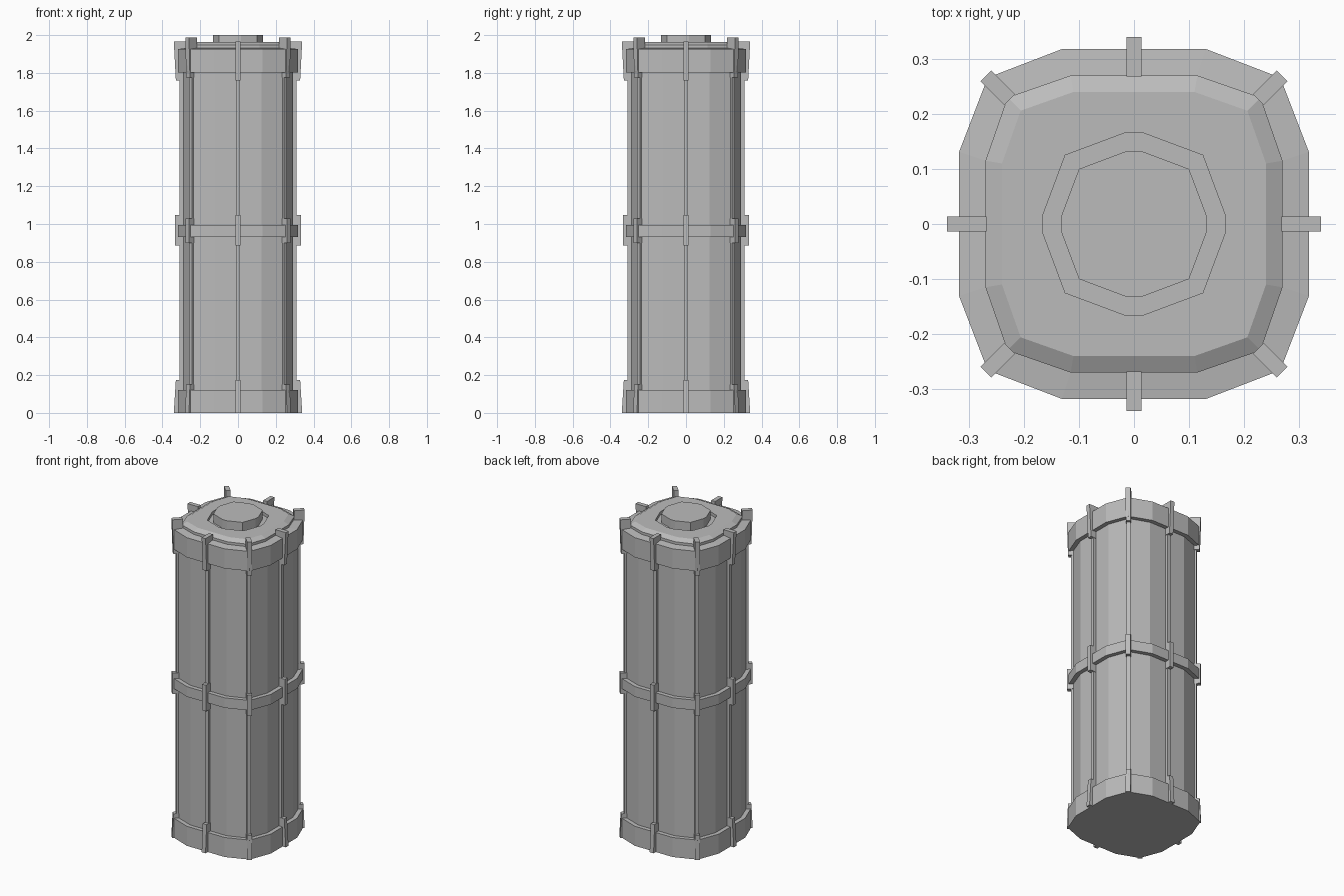
import bpy
import bmesh
from math import radians
from mathutils import Matrix, Vector

cube = bpy.data.objects.get("Cube")
if cube:
    bpy.data.objects.remove(cube)

grey = bpy.data.materials.new("plain_grey")
grey.use_nodes = True
grey.diffuse_color = (0.5, 0.5, 0.5, 1)
grey.node_tree.nodes["Principled BSDF"].inputs["Base Color"].default_value = (0.5, 0.5, 0.5, 1)


def finish(name, bm):
    bmesh.ops.recalc_face_normals(bm, faces=bm.faces)
    mesh = bpy.data.meshes.new(name)
    bm.to_mesh(mesh)
    bm.free()
    mesh.materials.append(grey)
    bpy.context.collection.objects.link(bpy.data.objects.new(name, mesh))


def outline(half, flat, corner):
    """Rounded square of twelve sides: flat sides with one point per corner."""
    quarter = [Vector((half, -flat, 0)), Vector((half, flat, 0)), Vector((corner, corner, 0))]
    return [Matrix.Rotation(radians(90 * q), 3, "Z") @ p for q in range(4) for p in quarter]


def loft(name, rings):
    """Closed solid through a stack of (shape, height) rings."""
    bm = bmesh.new()
    loops = [[bm.verts.new((p.x, p.y, z)) for p in outline(*shape)] for shape, z in rings]
    for low, high in zip(loops, loops[1:]):
        for i in range(len(low)):
            j = (i + 1) % len(low)
            bm.faces.new((low[i], low[j], high[j], high[i]))
    bm.faces.new(loops[0])
    bm.faces.new(loops[-1])
    finish(name, bm)


def bars(name, start, inner, outer_low, outer_high, width, bottom, top):
    """Four upright bars around the axis, tapering in depth with height."""
    bm = bmesh.new()
    for q in range(4):
        turn = Matrix.Rotation(radians(start + 90 * q), 4, "Z")
        box = bmesh.ops.create_cube(bm, size=1)["verts"]
        for v in box:
            high = v.co.z > 0
            outer = outer_high if high else outer_low
            v.co = turn @ Vector((outer if v.co.x > 0 else inner,
                                  v.co.y * width, top if high else bottom))
    finish(name, bm)


BAND = (0.318, 0.131, 0.266)
BODY = (0.292, 0.125, 0.247)
STEP = (0.27, 0.115, 0.23)
LID = (0.24, 0.11, 0.206)
WELL = (0.165, 0.018, 0.125)
CAP = (0.132, 0.015, 0.1)

# Main body and the three bands around it
loft("body", [(BODY, 0.05), (BODY, 1.85)])
loft("bottom_band", [(BAND, 0), (BAND, 0.122)])
loft("middle_band", [(BAND, 0.932), (BAND, 0.995)])

# Top band with stepped lid, sunken ring and centre cap
loft("top_band_and_lid", [(BAND, 1.803), (BAND, 1.926), (STEP, 1.932), (STEP, 1.948),
                          (LID, 1.964), (WELL, 1.964), (WELL, 1.945), (CAP, 1.945), (CAP, 2.0)])

# Long ribs on the sides and corners
bars("side_ribs", 0, 0.25, 0.309, 0.309, 0.022, 0.1, 1.82)
bars("corner_ribs", 45, 0.3, 0.357, 0.357, 0.022, 0.1, 1.82)

# Clips over each band
bars("top_side_clips", 0, 0.268, 0.329, 0.34, 0.027, 1.76, 1.967)
bars("middle_side_clips", 0, 0.268, 0.334, 0.334, 0.027, 0.885, 1.048)
bars("bottom_side_clips", 0, 0.268, 0.34, 0.329, 0.027, 0, 0.175)
bars("top_corner_clips", 45, 0.32, 0.374, 0.381, 0.028, 1.775, 1.988)
bars("middle_corner_clips", 45, 0.32, 0.38, 0.38, 0.028, 0.9, 1.03)
bars("bottom_corner_clips", 45, 0.32, 0.381, 0.374, 0.028, 0, 0.15)
